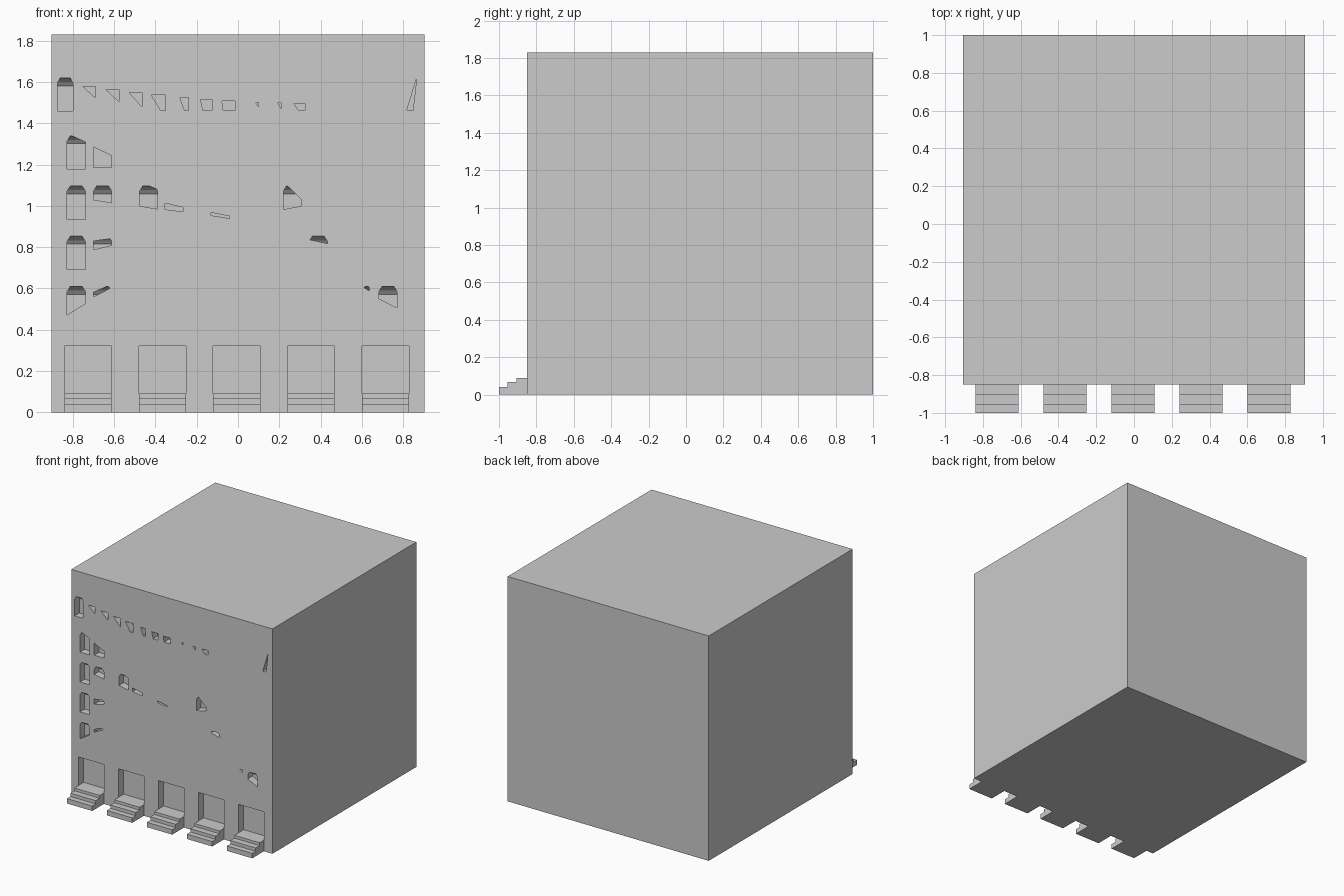
import bpy, bmesh
from mathutils import Vector

if "Cube" in bpy.data.objects:
    bpy.data.objects.remove(bpy.data.objects["Cube"])

FRONT = -0.85
PITCH = 0.2433          # storey height
WIDTH = 0.088           # window width
cutters = []


def new_object(name, bm):
    bmesh.ops.recalc_face_normals(bm, faces=bm.faces[:])
    me = bpy.data.meshes.new(name)
    bm.to_mesh(me)
    bm.free()
    ob = bpy.data.objects.new(name, me)
    bpy.context.collection.objects.link(ob)
    return ob


def extrude(bm, pts, vec):
    """Closed prism from a flat outline."""
    face = bm.faces.new([bm.verts.new(p) for p in pts])
    res = bmesh.ops.extrude_face_region(bm, geom=[face], use_keep_orig=True)
    bmesh.ops.translate(bm, vec=vec, verts=[v for v in res["geom"] if isinstance(v, bmesh.types.BMVert)])


def trim(bm, co, no):
    """Cut away everything on the side the normal points to, and close it."""
    bmesh.ops.bisect_plane(bm, geom=bm.verts[:] + bm.edges[:] + bm.faces[:], dist=1e-5,
                           plane_co=co, plane_no=no, clear_outer=True)
    bmesh.ops.holes_fill(bm, edges=[e for e in bm.edges if e.is_boundary])


def recess(x0, x1, z0, z1, arched=False, sill=None, head=None, depth=0.06):
    """Opening with optional arched top; sill and head are heights at x0 and x1."""
    bm = bmesh.new()
    y0, w = FRONT - 0.02, x1 - x0
    extrude(bm, [(x0, y0, z0), (x1, y0, z0), (x1, y0, z1), (x0, y0, z1)], (0, depth + 0.02, 0))
    if arched:
        # chamfered shoulders, and a ceiling that curves down towards the back
        for x, s in ((x0, -1), (x1, 1)):
            trim(bm, Vector((x - s * 0.18 * w, FRONT, z1)), Vector((s * 0.025, 0, 0.18 * w)))
        curve = [(0, 0.003), (0.025, -0.008), (0.045, -0.02), (0.06, -0.038)]
        for (ya, za), (yb, zb) in zip(curve, curve[1:]):
            trim(bm, Vector((x0, FRONT + ya, z1 + za)), Vector((0, za - zb, yb - ya)))
    for line, side in ((sill, 1), (head, -1)):
        if line:
            trim(bm, Vector((x0, FRONT, line[0])), Vector((line[1] - line[0], 0, -w)) * side)
    cutters.append(new_object("recess_cutter", bm))


def window(storey, x, sill=None, head=None, width=WIDTH):
    top = 0.61 + PITCH * storey
    recess(x, x + width, top - 0.162, top, True, sill, head)


# left column of windows: two whole, lowest with slanted sill, highest with slanted head
window(0, -.828, (.472, .527))
window(1, -.828)
window(2, -.828)
window(3, -.828, head=(1.35, 1.31))
recess(-.875, -.80, 1.46, 1.62, True)

# partly covered windows: storey, left edge, sill line, head line
for args in [
    (3, -.7, (1.187, 1.187), (1.285, 1.243)),
    (2, -.7, (1.03, 1.015)),
    (2, -.477, (1.0, .985), (1.115, 1.08)),
    (2, -.354, (.983, .972), (1.013, .993)),
    (2, -.13, (.954, .94), (.968, .95)),
    (2, .22, (.983, 1.0), (1.116, 1.03)),
    (1, -.7, (.788, .81), (.83, .842)),
    (1, .345, (.837, .818)),
    (0, -.7, (.56, .605), (.582, .62)),
    (0, .683, (.55, .507)),
]:
    window(*args)
window(0, .61, (.605, .588), width=.028)

# top storey: evenly spaced remnants, heads sinking and left edges steepening
for i, w in enumerate((.063, .063, .063, .068, .043, .055, .064, .014, .02, .053)):
    right = -.69 + .1127 * i
    top = 1.497 + .083 * (1 - i / 9) ** 1.8
    slope = .9 + .028 * i ** 3 if i < 7 else 1.5
    recess(right - w, right, 1.462, top, sill=(top, top - slope * w))
recess(.818, .866, 1.463, 1.62, sill=(1.2, 1.62), head=(1.463, 1.62))

# doorways, each with three entrance steps
steps = [(-1, 0), (-1, .04), (-.955, .04), (-.955, .067), (-.905, .067),
         (-.905, .09), (FRONT, .09), (FRONT, 0)]
for i in range(5):
    x0 = -0.84 + i * 0.36
    x1 = x0 + 0.228
    recess(x0, x1, .09, .321, depth=.065)
    bm = bmesh.new()
    extrude(bm, [(x0, y, z) for y, z in steps], (x1 - x0, 0, 0))
    new_object(f"entrance_steps_{i + 1}", bm)

# building block
bm = bmesh.new()
extrude(bm, [(-.905, FRONT, 0), (.905, FRONT, 0), (.905, 1, 0), (-.905, 1, 0)], (0, 0, 1.83))
building = new_object("building", bm)

# carve all openings in one go
bpy.ops.object.select_all(action='DESELECT')
for c in cutters:
    c.select_set(True)
cutter = cutters[0]
bpy.context.view_layer.objects.active = cutter
bpy.ops.object.join()
cutter.hide_render = True
mod = building.modifiers.new("openings", 'BOOLEAN')
mod.operation, mod.solver, mod.object = 'DIFFERENCE', 'EXACT', cutter
bpy.ops.object.select_all(action='DESELECT')
building.select_set(True)
bpy.context.view_layer.objects.active = building
bpy.ops.object.modifier_apply(modifier=mod.name)
bpy.data.objects.remove(cutter)
